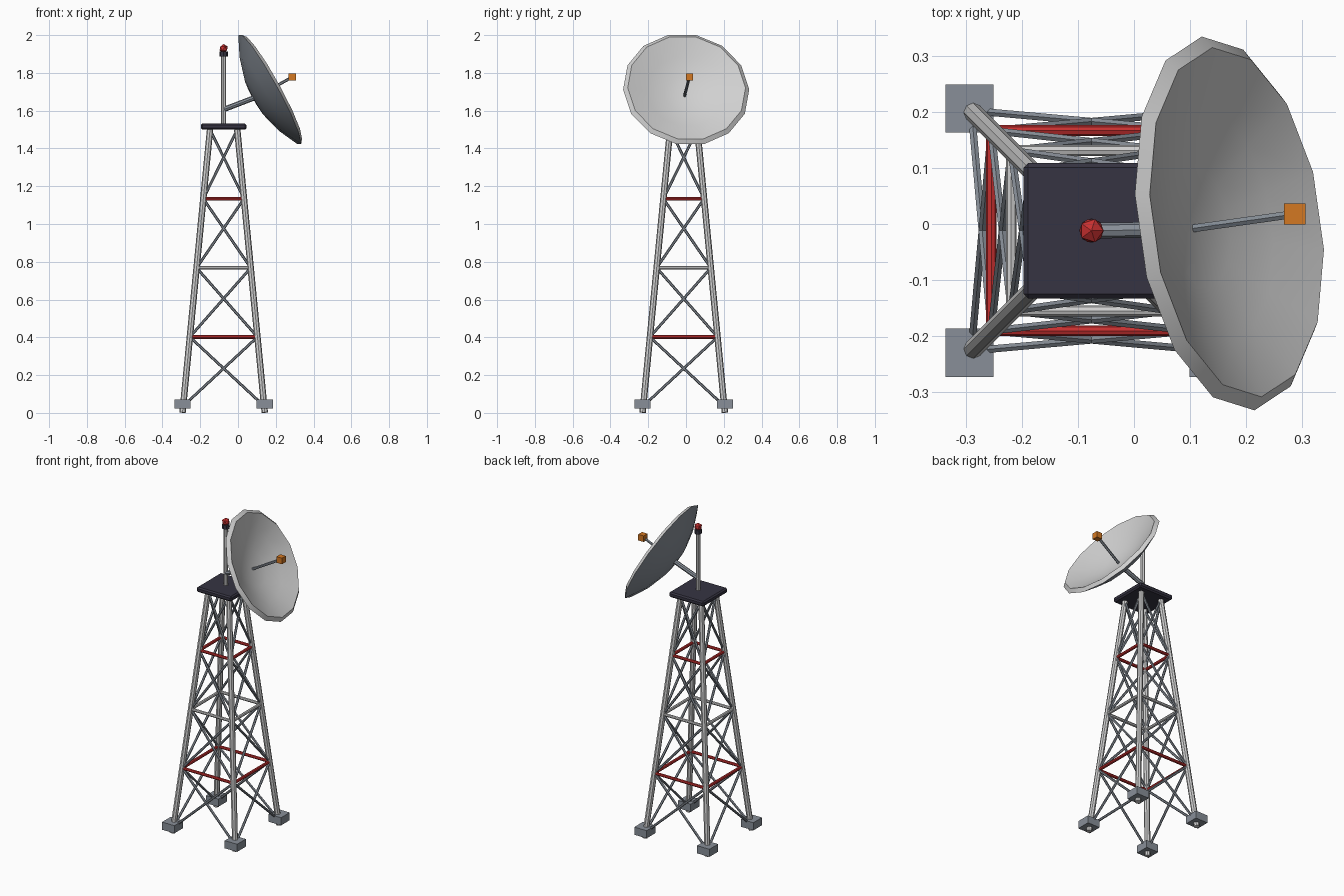
import bpy, bmesh, math
from mathutils import Vector, Matrix

if "Cube" in bpy.data.objects:
    bpy.data.objects.remove(bpy.data.objects["Cube"], do_unlink=True)


def material(name, *rgb):
    linear = [(c / 255 / 12.92) if c < 11 else ((c / 255 + 0.055) / 1.055) ** 2.4 for c in rgb]
    m = bpy.data.materials.new(name)
    m.use_nodes = True
    m.diffuse_color = (*linear, 1)
    m.node_tree.nodes["Principled BSDF"].inputs["Base Color"].default_value = (*linear, 1)
    return m


WHITE = material("off white paint", 208, 208, 208)
METAL = material("grey steel", 136, 143, 152)
RED = material("warning red", 200, 48, 48)
DARK = material("dark deck", 54, 52, 66)
ORANGE = material("orange", 212, 120, 34)


def add_object(name, bm, *mats):
    mesh = bpy.data.meshes.new(name)
    bm.to_mesh(mesh)
    bm.free()
    obj = bpy.data.objects.new(name, mesh)
    bpy.context.collection.objects.link(obj)
    for m in mats:
        mesh.materials.append(m)
    return obj


def tube(name, a, b, radius, mat, sides=8):
    a, b = Vector(a), Vector(b)
    turn = (b - a).to_track_quat('Z', 'Y').to_matrix().to_4x4()
    bm = bmesh.new()
    bmesh.ops.create_cone(bm, cap_ends=True, segments=sides, radius1=radius, radius2=radius,
                          depth=(b - a).length, matrix=Matrix.Translation((a + b) / 2) @ turn)
    return add_object(name, bm, mat)


def box(name, centre, size, mat, bevel=0):
    bm = bmesh.new()
    bmesh.ops.create_cube(bm, size=1, matrix=Matrix.Translation(centre) @ Matrix.Diagonal((*size, 1)))
    if bevel:
        bmesh.ops.bevel(bm, geom=bm.edges[:], offset=bevel, segments=1, affect='EDGES')
    return add_object(name, bm, mat)


# Tower frame: a tapering square around its own axis
CX, CY, TOP = -0.076, -0.012, 1.5
CORNERS = [(-1, -1), (1, -1), (1, 1), (-1, 1)]


def corner(i, z):
    half = 0.218 + (0.072 - 0.218) * z / TOP
    sx, sy = CORNERS[i % 4]
    return Vector((CX + sx * half, CY + sy * half, z))


# Legs, feet, cross braces and horizontal rings
levels = [0.036 + 0.366 * k for k in range(5)]
for i in range(4):
    tube(f"leg_{i + 1}", corner(i, 0.002), corner(i, TOP), 0.017, WHITE)
    foot = corner(i, 0)
    box(f"foot_{i + 1}", (foot.x, foot.y, 0.048), (0.086, 0.086, 0.048), METAL)
    for k in range(4):
        low, high = levels[k], levels[k + 1]
        tube(f"brace_{i + 1}_{k + 1}a", corner(i, low), corner(i + 1, high), 0.0075, METAL, 6)
        tube(f"brace_{i + 1}_{k + 1}b", corner(i + 1, low), corner(i, high), 0.0075, METAL, 6)
    for k, paint in ((1, RED), (2, WHITE), (3, RED)):
        tube(f"ring_bar_{i + 1}_{k}", corner(i, levels[k]), corner(i + 1, levels[k]), 0.0095, paint)

# Deck, mast and beacon
box("deck", (CX, CY, 1.516), (0.242, 0.242, 0.032), DARK, 0.008)
tube("mast", (CX, CY, 1.53), (CX, CY, 1.9), 0.013, WHITE)
tube("beacon_collar", (CX, CY, 1.888), (CX, CY, 1.912), 0.022, DARK)
bm = bmesh.new()
bmesh.ops.create_icosphere(bm, subdivisions=1, radius=0.024, matrix=Matrix.Translation((CX, CY, 1.929)))
add_object("beacon", bm, RED)

# Dish: a thick bowl turned about its aiming axis
tilt, yaw, sides = 0.5, 0.14, 14
frame = (Matrix.Translation((0.168, 0.001, 1.712)) @ Matrix.Rotation(yaw, 4, 'Z')
         @ Matrix.Rotation(math.pi / 2 - tilt, 4, 'Y'))
profile = [(0, -0.1), (0.12, -0.087), (0.23, -0.053), (0.337, 0),
           (0.315, 0.018), (0.21, -0.026), (0.11, -0.058), (0, -0.07)]
bm = bmesh.new()
verts = [bm.verts.new((r, 0, z)) for r, z in profile]
edges = [bm.edges.new(pair) for pair in zip(verts, verts[1:])]
bmesh.ops.spin(bm, geom=verts + edges, cent=(0, 0, 0), axis=(0, 0, 1),
               angle=math.tau, steps=sides, use_duplicate=False)
bmesh.ops.remove_doubles(bm, verts=bm.verts[:], dist=0.0005)
bmesh.ops.recalc_face_normals(bm, faces=bm.faces[:])
for f in bm.faces:
    f.material_index = 1 if f.normal.z < -0.3 else 0
bmesh.ops.transform(bm, verts=bm.verts[:], matrix=frame @ Matrix.Rotation(math.pi / sides, 4, 'Z'))
dish = add_object("dish", bm, WHITE, METAL)
bpy.ops.object.select_all(action='DESELECT')
dish.select_set(True)
bpy.context.view_layer.objects.active = dish
bpy.ops.object.shade_smooth_by_angle(angle=math.radians(30))

# Dish support arm and feed horn
tube("dish_arm", (CX, CY, 1.606), frame @ Vector((0, 0, -0.085)), 0.014, METAL)
feed = frame @ Vector((0, 0, 0.137))
tube("feed_rod", frame @ Vector((0, 0, -0.085)), feed, 0.008, METAL, 6)
box("feed_horn", feed, (0.038, 0.038, 0.038), ORANGE)
